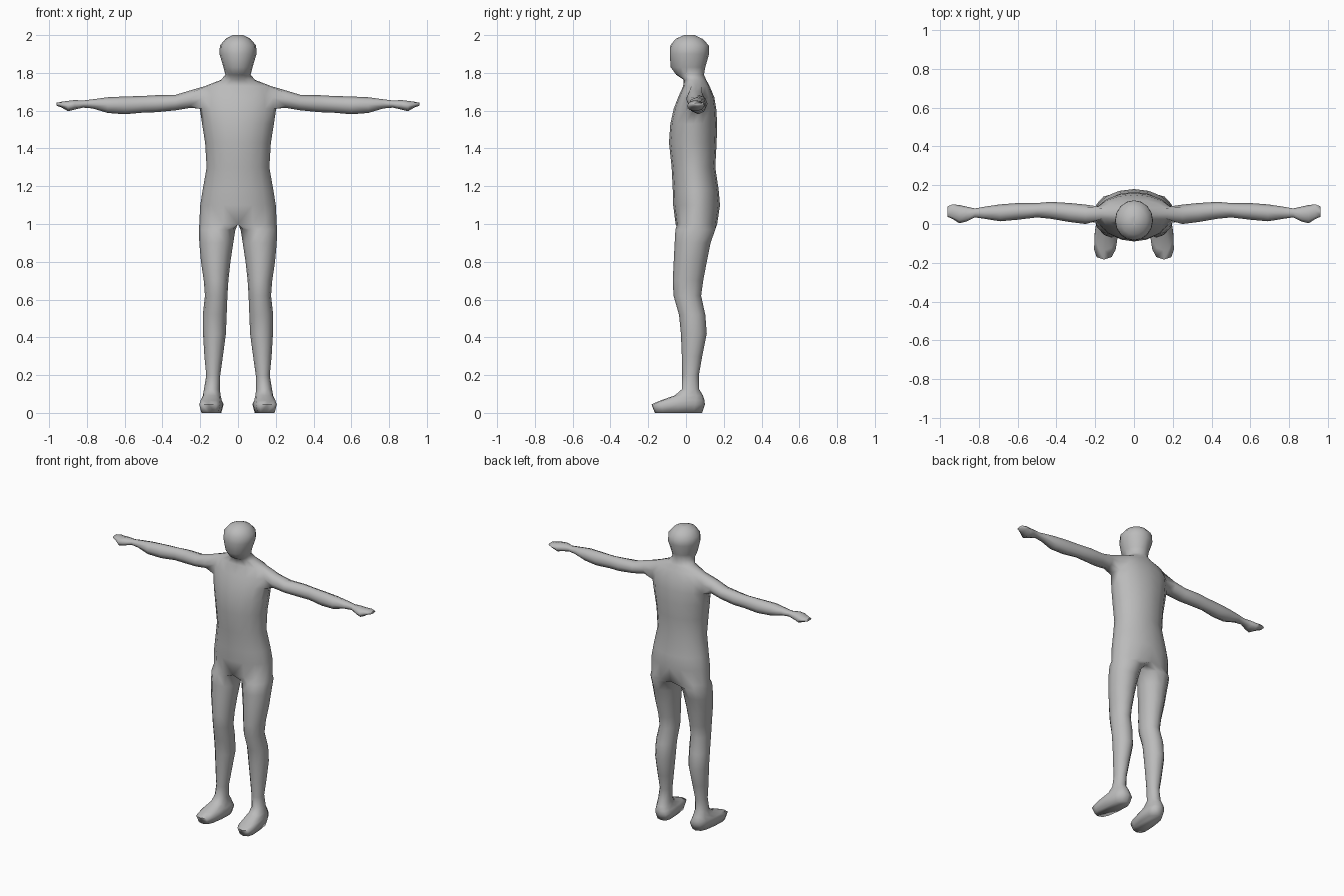
import bpy, bmesh, math

if "Cube" in bpy.data.objects:
    bpy.data.objects.remove(bpy.data.objects["Cube"])

OUT, IN = 9, 3          # ring points on the outer side, and facing the centre line

# Half torso and head, bottom to top: z, half width, front y, back y
TORSO = [
    (1.00, .205, -.055, .165), (1.10, .200, -.068, .180), (1.18, .187, -.070, .173),
    (1.30, .166, -.076, .155), (1.43, .174, -.090, .162), (1.53, .190, -.083, .165),
    (1.61, .202, -.065, .160), (1.67, .200, -.042, .150), (1.73, .175, -.015, .125),
    (1.763, .090, -.012, .107), (1.79, .067, -.052, .095), (1.83, .077, -.081, .102),
    (1.90, .098, -.086, .122), (1.945, .096, -.083, .121), (1.98, .066, -.055, .088),
    (2.00, .028, -.010, .045),
]
# Leg and foot, top to bottom: z, inner x, outer x, front y, back y, squareness, toe-out
LEG = [
    (.97, .014, .206, -.056, .155, 1, 0), (.90, .025, .205, -.060, .130, 1, 0),
    (.80, .040, .196, -.065, .110, 1, 0), (.70, .051, .181, -.070, .091, 1, 0),
    (.62, .056, .175, -.066, .080, 1, 0), (.52, .060, .186, -.037, .102, 1, 0),
    (.42, .064, .185, -.027, .110, 1, 0), (.30, .080, .178, -.022, .086, 1, 0),
    (.20, .094, .168, -.020, .068, 1, 0), (.125, .096, .180, -.022, .070, 1, 0),
    (.092, .092, .186, -.060, .090, .9, .05), (.066, .086, .198, -.135, .098, .75, .08),
    (.045, .080, .202, -.183, .100, .65, .10), (.0, .092, .190, -.165, .085, .65, .10),
]
# Arm and hand, shoulder to fingertips: x, front y, back y, low z, high z
ARM = [
    (.25, .000, .100, 1.615, 1.708), (.33, .010, .108, 1.602, 1.684),
    (.43, .027, .114, 1.592, 1.682), (.50, .034, .108, 1.590, 1.678),
    (.60, .022, .108, 1.581, 1.675), (.69, .014, .101, 1.588, 1.671),
    (.77, .027, .089, 1.612, 1.660), (.82, .034, .080, 1.616, 1.654),
    (.865, .012, .090, 1.606, 1.656), (.90, .004, .098, 1.597, 1.652),
    (.935, .026, .101, 1.617, 1.647), (.962, .038, .090, 1.627, 1.642),
]


def power(v, p):
    return math.copysign(abs(v) ** p, v)


def torso_ring(bm, z, w, yf, yb):
    cy, ry = (yf + yb) / 2, (yb - yf) / 2
    ring = []
    for k in range(OUT):
        t = math.pi * (k / (OUT - 1) - .5)
        x = 0 if k in (0, OUT - 1) else w * math.cos(t)
        ring.append(bm.verts.new((x, cy + ry * math.sin(t), z)))
    for k in range(IN):
        ring.append(bm.verts.new((0, cy + ry * (1 - (k + 1) * 2 / (IN + 1)), z)))
    return ring


def leg_ring(bm, z, xi, xo, yf, yb, p, toe):
    cx, rx, cy, ry = (xi + xo) / 2, (xo - xi) / 2, (yf + yb) / 2, (yb - yf) / 2
    ring = []
    for k in range(OUT + IN):
        t = math.radians(-120 + 30 * k)
        y = cy + ry * power(math.sin(t), p)
        x = cx + rx * power(math.cos(t), p) + toe * (cy - y)
        ring.append(bm.verts.new((x, y, z)))
    return ring


def arm_ring(bm, x, yf, yb, zl, zh):
    cy, ry, cz, rz = (yf + yb) / 2, (yb - yf) / 2, (zl + zh) / 2, (zh - zl) / 2
    return [bm.verts.new((x, cy + ry * math.cos(math.radians(a)),
                          cz + rz * math.sin(math.radians(a))))
            for a in range(225, 225 + 360, 45)]


def bridge(bm, a, b, skip=()):
    n = len(a)
    for i in range(n):
        if i not in skip:
            bm.faces.new((a[i], a[(i + 1) % n], b[(i + 1) % n], b[i]))


bm = bmesh.new()

# One continuous loft from sole to crown; the shoulder leaves an opening
legs = [leg_ring(bm, *r) for r in reversed(LEG)]
torso = [torso_ring(bm, *r) for r in TORSO]
rings = legs + torso
lo = len(legs) + 6
for i in range(len(rings) - 1):
    bridge(bm, rings[i], rings[i + 1], skip=(3, 4) if i in (lo, lo + 1) else ())
bm.faces.new(rings[0])
bm.faces.new(rings[-1])

# Arm grown out of the shoulder opening
low, mid, high = rings[lo:lo + 3]
prev = [low[3], low[4], low[5], mid[5], high[5], high[4], high[3], mid[3]]
for r in ARM:
    ring = arm_ring(bm, *r)
    bridge(bm, prev, ring)
    prev = ring
bm.faces.new(prev)

# Open the centre line for mirroring
inner = [f for f in bm.faces if all(v.co.x < 1e-5 for v in f.verts)]
bmesh.ops.delete(bm, geom=inner, context='FACES')
loose = [v for v in bm.verts if not v.link_faces]
bmesh.ops.delete(bm, geom=loose, context='VERTS')
bmesh.ops.recalc_face_normals(bm, faces=bm.faces[:])

mesh = bpy.data.meshes.new("body")
bm.to_mesh(mesh)
bm.free()
body = bpy.data.objects.new("body", mesh)
bpy.context.collection.objects.link(body)

mat = bpy.data.materials.new("plain grey")
mat.diffuse_color = (.5, .5, .5, 1)
mat.use_nodes = True
mat.node_tree.nodes["Principled BSDF"].inputs["Base Color"].default_value = mat.diffuse_color
mesh.materials.append(mat)

mirror = body.modifiers.new("mirror", 'MIRROR')
mirror.use_clip = True
mirror.merge_threshold = .0005

bpy.context.view_layer.objects.active = body
body.select_set(True)
bpy.ops.object.modifier_apply(modifier="mirror")
bpy.ops.object.shade_smooth_by_angle(angle=math.radians(80))
